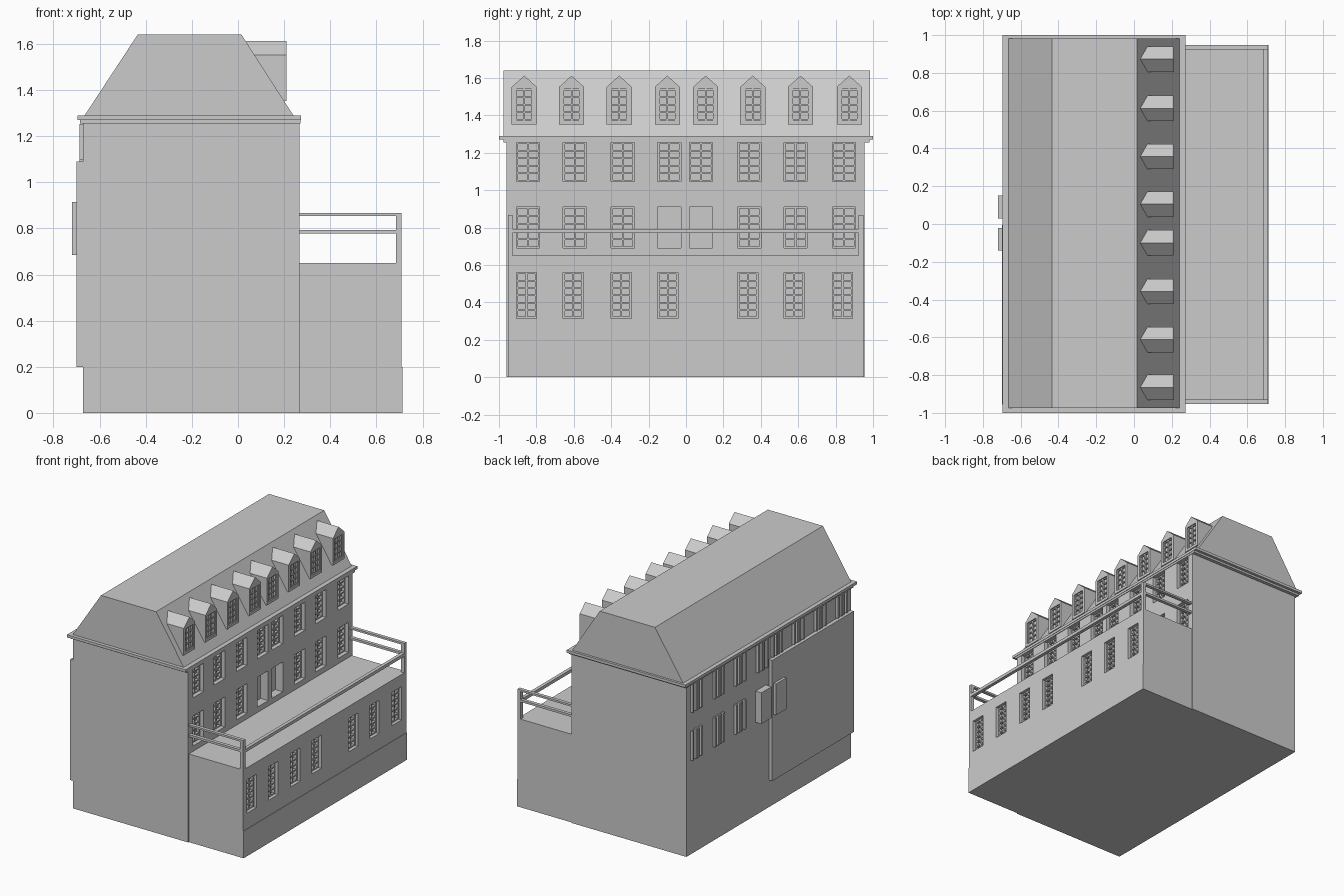
import bpy, bmesh

if "Cube" in bpy.data.objects:
    bpy.data.objects.remove(bpy.data.objects["Cube"])

def add_box(bm, x0, x1, y0, y1, z0, z1):
    v = [bm.verts.new((x, y, z)) for x in (x0, x1) for y in (y0, y1) for z in (z0, z1)]
    for f in ((0, 1, 3, 2), (4, 6, 7, 5), (0, 4, 5, 1), (2, 3, 7, 6), (0, 2, 6, 4), (1, 5, 7, 3)):
        bm.faces.new([v[i] for i in f])

def add_prism(bm, a, b):
    """Closed prism between two matching outlines."""
    va, vb = [bm.verts.new(p) for p in a], [bm.verts.new(p) for p in b]
    bm.faces.new(va)
    bm.faces.new(vb[::-1])
    n = len(a)
    for i in range(n):
        bm.faces.new((va[i], vb[i], vb[(i + 1) % n], va[(i + 1) % n]))

def finish(bm, name):
    bmesh.ops.recalc_face_normals(bm, faces=bm.faces[:])
    me = bpy.data.meshes.new(name)
    bm.to_mesh(me)
    bm.free()
    ob = bpy.data.objects.new(name, me)
    bpy.context.collection.objects.link(ob)
    return ob

def boxes(name, items):
    bm = bmesh.new()
    for b in items:
        add_box(bm, *b)
    return finish(bm, name)

def cut(ob, items):
    """Cut box recesses, apply, and drop the cutter."""
    c = boxes("cutter", items)
    c.hide_render = True
    m = ob.modifiers.new("recess", 'BOOLEAN')
    m.operation, m.object, m.solver = 'DIFFERENCE', c, 'EXACT'
    bpy.context.view_layer.objects.active = ob
    bpy.ops.object.modifier_apply(modifier=m.name)
    bpy.data.objects.remove(c)

def muntins(x0, x1, yc, w, z0, z1, rows, t=0.009):
    """Frame, centre post and glazing bars of one window."""
    out = [(x0, x1, yc + o - t / 2, yc + o + t / 2, z0, z1)
           for o in (-w / 2 + t / 2, 0, w / 2 - t / 2)]
    for i in range(rows + 1):
        z = z0 + t / 2 + (z1 - z0 - t) * i / rows
        out.append((x0 + .002, x1 - .002, yc - w / 2, yc + w / 2, z - t / 2, z + t / 2))
    return out

YS = (-.845, -.595, -.338, -.09, .08, .338, .585, .845)
UP, MID, LOW = (1.045, 1.255), (.69, .91), (.315, .56)
XB, XF, XA = -.672, .266, .71           # back wall, front wall, annex wall

# main block with window recesses on both long sides
main = boxes("main_block", [(XB, XF, -.96, .955, 0, 1.275)])
cuts, bars = [], []
for y in YS:
    for row in (UP, MID):
        middle = row is MID and abs(y) < .2
        cuts.append((.205, XF + .05, y - .062, y + .062, *row))
        if not middle:
            bars += muntins(.215, .238, y, .124, *row, 5)
        # back side: lower right half is covered by the panel
        if row is UP or y > .2:
            z0 = 1.095 if row is UP and y < 0 else row[0]
            cuts.append((XB - .05, XB + .045, y - .062, y + .062, z0, row[1]))
            for o in (-.05, -.012, .012, .05):
                bars.append((XB - .016, XB + .03, y + o - .008, y + o + .008, z0 + .002, row[1] - .002))
            bars.append((XB + .005, XB + .03, y - .06, y + .06, z0 + .002, z0 + .016))
            bars.append((XB + .005, XB + .03, y - .06, y + .06, row[1] - .016, row[1] - .002))
cut(main, cuts)

# low front annex with its own windows
annex = boxes("annex", [(XF, XA, -.953, .948, 0, .65)])
cuts = []
for y in YS:
    if y == .08:
        continue
    yc = y - .008
    cuts.append((XA - .055, XA + .05, yc - .054, yc + .054, *LOW))
    bars += muntins(XA - .045, XA - .022, yc, .108, *LOW, 6)
cut(annex, cuts)
boxes("annex_plinth", [(XA - .01, XA + .003, -.953, .948, 0, .2)])

# mansard roof
profile = [(-.665, 1.29), (.24, 1.29), (.015, 1.64), (-.435, 1.64)]
bm = bmesh.new()
add_prism(bm, [(x, -.975, z) for x, z in profile], [(x, .983, z) for x, z in profile])
finish(bm, "mansard_roof")

# stepped cornice
boxes("cornice", [(-.695, .273, -1, 1, 1.27, 1.29), (-.685, .27, -.975, .98, 1.255, 1.27)])

# dormers with recessed windows
bm = bmesh.new()
cuts = []
DY = (-.865, -.612, -.357, -.1, .105, .357, .612, .873)
for y in DY:
    pent = [(-.067, 1.352), (.067, 1.352), (.067, 1.552), (0, 1.612), (-.067, 1.552)]
    add_prism(bm, [(.21, y + a, z) for a, z in pent], [(.034, y + a, z) for a, z in pent])
    cuts.append((.185, .25, y - .048, y + .048, 1.372, 1.54))
    bars += muntins(.19, .203, y, .096, 1.372, 1.54, 4, .008)
cut(finish(bm, "dormers"), cuts)
boxes("window_bars", bars)

# terrace railing: corner posts, two rails at each end, one along the front
rail = []
for y0, y1 in ((-.953, -.928), (.923, .948)):
    rail.append((.685, XA, y0, y1, .65, .867))
    for z0, z1 in ((.853, .867), (.777, .793)):
        rail.append((XF - .002, .687, y0, y1, z0, z1))
rail.append((.685, XA, -.93, .925, .77, .793))
boxes("terrace_railing", rail)

# back side: raised wall panel and two projecting boxes
boxes("back_panel", [(-.70, XB + .002, -.955, -.005, .2, 1.09)])
boxes("back_bays", [(-.72, XB + .002, .03, .15, .685, .915),
                    (-.72, -.699, -.14, -.02, .685, .915)])
